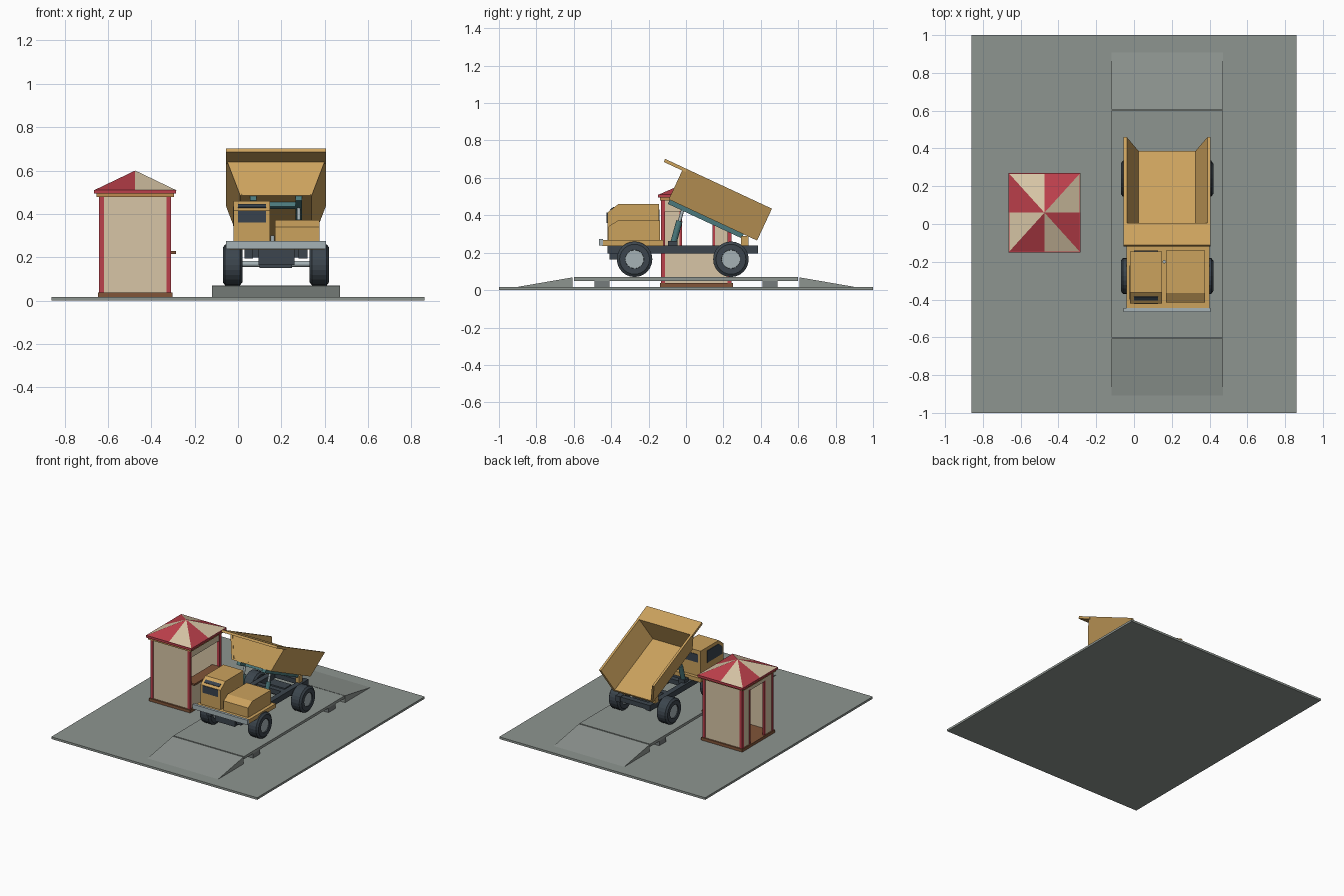
import bpy, bmesh, math
from mathutils import Vector

if "Cube" in bpy.data.objects:
    bpy.data.objects.remove(bpy.data.objects["Cube"])

def mat(name, r, g, b):
    m = bpy.data.materials.new(name)
    m.diffuse_color = (r, g, b, 1)
    m.use_nodes = True
    m.node_tree.nodes["Principled BSDF"].inputs["Base Color"].default_value = m.diffuse_color
    return m

GROUND = mat("concrete", .27, .30, .28)
STEEL = mat("steel", .18, .20, .20)
YELLOW = mat("yellow_paint", .60, .36, .11)
DARK = mat("dark_rubber", .045, .06, .075)
LIGHT = mat("light_metal", .38, .45, .47)
TEAL = mat("teal_hydraulics", .07, .19, .20)
GLASS = mat("dark_glass", .04, .055, .075)
RED = mat("red_paint", .50, .05, .07)
CREAM = mat("cream_paint", .68, .56, .38)
BROWN = mat("brown_wood", .22, .09, .04)
OCHRE = mat("ochre_trim", .52, .26, .08)

def finish(name, bm, m):
    bmesh.ops.recalc_face_normals(bm, faces=bm.faces)
    me = bpy.data.meshes.new(name)
    bm.to_mesh(me)
    bm.free()
    o = bpy.data.objects.new(name, me)
    bpy.context.collection.objects.link(o)
    me.materials.append(m)
    return o

def prism(name, pts, a, b, m, to=lambda p, q, t: (t, p, q)):
    """Extrude a 2D outline from a to b; default outline is (y, z) along x."""
    bm = bmesh.new()
    n = len(pts)
    lo = [bm.verts.new(to(p, q, a)) for p, q in pts]
    hi = [bm.verts.new(to(p, q, b)) for p, q in pts]
    bm.faces.new(lo)
    bm.faces.new(hi)
    for i in range(n):
        j = (i + 1) % n
        bm.faces.new((lo[i], lo[j], hi[j], hi[i]))
    return finish(name, bm, m)

def box(name, x0, x1, y0, y1, z0, z1, m):
    return prism(name, [(y0, z0), (y1, z0), (y1, z1), (y0, z1)], x0, x1, m)

def rod(name, p, q, r, m, seg=16):
    p, q = Vector(p), Vector(q)
    d = q - p
    bm = bmesh.new()
    bmesh.ops.create_cone(bm, cap_ends=True, segments=seg, radius1=r, radius2=r, depth=d.length)
    rot = d.to_track_quat('Z', 'Y').to_matrix()
    for v in bm.verts:
        v.co = rot @ v.co + (p + q) / 2
    return finish(name, bm, m)

# Ground slab and weighbridge with ramps
box("ground_slab", -.86, .86, -1, 1, 0, .016, GROUND)
box("scale_deck", -.12, .47, -.6, .6, .05, .07, GROUND)
for s in (-1, 1):
    box("scale_support", -.12, .47, s * .41, s * .49, .014, .052, STEEL)
    prism("ramp", [(s * .607, .014), (s * .607, .068), (s * .92, .014)], -.12, .47, GROUND)

# Ticket booth
bx, by = -.475, .055
box("booth_base", -.645, -.302, -.14, .25, .014, .037, BROWN)
for x in (-.64, -.33):
    for y in (-.133, .223):
        box("booth_post", x, x + .021, y, y + .021, .035, .482, RED)
box("booth_front_wall", -.62, -.33, -.127, -.115, .035, .482, CREAM)
box("booth_back_wall", -.62, -.33, .227, .239, .035, .482, CREAM)
box("window_lower_wall", -.326, -.314, -.113, .223, .035, .21, CREAM)
box("window_header", -.326, -.314, -.113, .223, .42, .482, CREAM)
box("window_counter", -.37, -.285, -.11, .22, .215, .228, BROWN)
box("door_wall_front", -.636, -.624, -.113, -.03, .035, .482, CREAM)
box("door_wall_back", -.636, -.624, .155, .223, .035, .482, CREAM)
box("door_header", -.636, -.624, -.03, .155, .44, .482, CREAM)
for y in (-.035, .143):
    box("door_jamb", -.638, -.622, y, y + .013, .035, .445, RED)
box("booth_eave_frame", -.653, -.295, -.14, .252, .479, .496, OCHRE)
box("roof_fringe", -.663, -.285, -.15, .27, .494, .511, RED)

# Striped pyramid roof, two triangles on each side
bm = bmesh.new()
top = bm.verts.new((-.474, .06, .60))
ring = [(1, 0), (1, 1), (0, 1), (-1, 1), (-1, 0), (-1, -1), (0, -1), (1, -1)]
rv = [bm.verts.new((-.474 + .19 * a, .06 + .21 * b, .509)) for a, b in ring]
for i in range(8):
    f = bm.faces.new((rv[i], rv[(i + 1) % 8], top))
    f.material_index = (i + 1) % 2
bm.faces.new(rv[::-1])
roof = finish("booth_roof", bm, RED)
roof.data.materials.append(CREAM)

# Wheels: lathed tyre plus hub
CX = .175
def wheel(x, y, side):
    prof = [(-.045, .05), (-.045, .08), (-.034, .095), (.034, .095), (.045, .08), (.045, .05), (.032, .048), (-.032, .048)]
    bm = bmesh.new()
    n = 24
    rings = []
    for i in range(n):
        a = 2 * math.pi * i / n
        rings.append([bm.verts.new((x + p, y + r * math.cos(a), .165 + r * math.sin(a))) for p, r in prof])
    for i in range(n):
        A, B = rings[i], rings[(i + 1) % n]
        for k in range(len(prof)):
            l = (k + 1) % len(prof)
            bm.faces.new((A[k], A[l], B[l], B[k]))
    finish("tyre", bm, DARK)
    rod("wheel_hub", (x - .038, y, .165), (x + .038, y, .165), .05, LIGHT, 24)

for y in (-.275, .24):
    for s in (-1, 1):
        wheel(CX + s * .2, y, s)
    rod("axle", (0, y, .17), (.35, y, .17), .014, LIGHT)
    box("axle_housing", .1, .25, y - .04, y + .04, .15, .22, DARK)

# Chassis
for s in (-1, 1):
    c = CX + s * .125
    box("chassis_rail", c - .02, c + .02, -.42, .385, .195, .238, DARK)
    box("hinge_block", c - .025, c + .005, .295, .335, .235, .29, YELLOW)
box("radiator_block", .095, .26, -.41, -.2, .165, .238, DARK)
for y in (-.1, .12, .34):
    box("cross_member", .05, .30, y, y + .04, .2, .235, DARK)

# Front deck, bumper, hood and cab
box("front_deck", -.04, .40, -.45, -.12, .237, .268, YELLOW)
box("bumper", -.055, .405, -.465, -.445, .238, .274, LIGHT)
prism("engine_hood", [(-.415, .265), (-.415, .34), (-.365, .372), (-.14, .372), (-.14, .265)], .17, .375, YELLOW)
prism("cab", [(-.42, .265), (-.42, .415), (-.362, .46), (-.145, .46), (-.145, .265)], -.02, .148, YELLOW)
box("windshield", 0, .128, -.424, -.415, .36, .414, GLASS)
prism("roof_window", [(-.406, .431), (-.387, .446), (-.384, .441), (-.403, .426)], 0, .128, GLASS)
prism("side_window", [(-.40, .345), (-.40, .40), (-.36, .435), (-.22, .435), (-.22, .345)], -.024, -.015, GLASS)
box("rear_window", 0, .128, -.148, -.141, .37, .43, GLASS)
rod("exhaust_stub", (.16, -.2, .265), (.16, -.2, .30), .009, LIGHT)

# Dump body tilted 25 degrees: outline in (x offset, height), extruded along its length
C, S = math.cos(math.radians(25)), math.sin(math.radians(25))
def tilt(p, v, u):
    return (CX + p, .38 - u * C + v * S, .265 + u * S + v * C)

prism("body_floor", [(-.165, 0), (.165, 0), (.16, .015), (-.16, .015)], 0, .52, YELLOW, tilt)
prism("body_front_wall", [(-.163, 0), (.163, 0), (.228, .186), (-.228, .186)], .503, .519, YELLOW, tilt)
prism("body_canopy", [(-.231, .17), (.231, .17), (.231, .188), (-.231, .188)], .502, .63, YELLOW, tilt)
for s in (-1, 1):
    prism("body_side_wall", [(s * .165, 0), (s * .23, .188), (s * .213, .188), (s * .15, .013)], 0, .521, YELLOW, tilt)
    prism("body_subframe", [(s * .09, -.024), (s * .12, -.024), (s * .12, .001), (s * .09, .001)], .08, .515, TEAL, tilt)
    # Lift cylinders
    x = CX + s * .105
    rod("lift_barrel", (x, -.072, .235), (x, -.035, .37), .017, TEAL)
    rod("lift_rod", (x, -.04, .35), (x, -.012, .45), .009, LIGHT)
    box("lift_mount", x - .025, x + .025, -.095, -.045, .225, .262, DARK)
prism("subframe_cross", [(-.1, -.022), (.1, -.022), (.1, 0), (-.1, 0)], .42, .45, TEAL, tilt)
